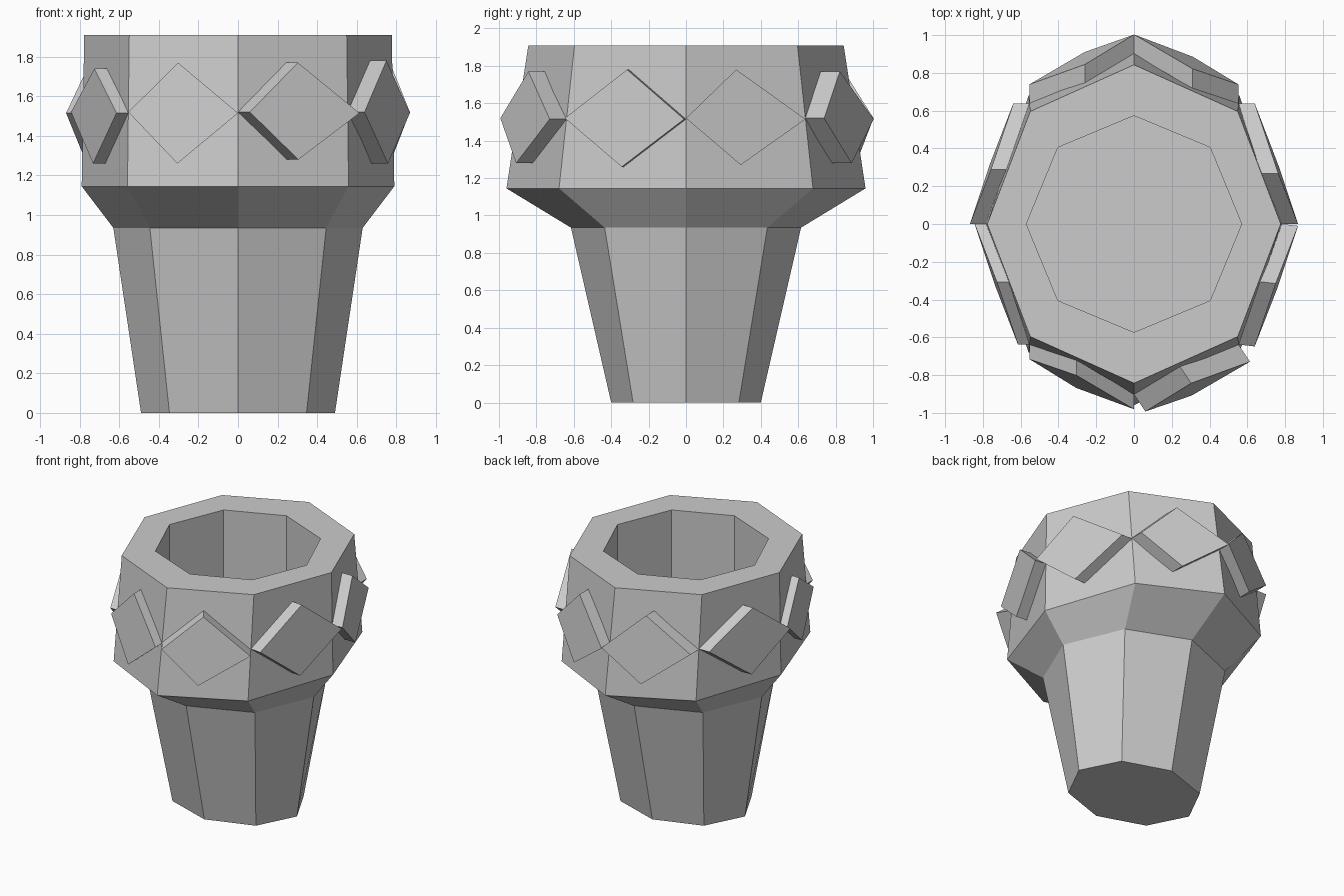
import bpy, bmesh, math
from mathutils import Vector

if "Cube" in bpy.data.objects:
    bpy.data.objects.remove(bpy.data.objects["Cube"])


def make_object(name, bm):
    bmesh.ops.recalc_face_normals(bm, faces=bm.faces[:])
    mesh = bpy.data.meshes.new(name)
    bm.to_mesh(mesh)
    bm.free()
    obj = bpy.data.objects.new(name, mesh)
    bpy.context.collection.objects.link(obj)
    return obj


def octagon(rx, ry, z):
    return [Vector((rx * math.cos(i * math.pi / 4), ry * math.sin(i * math.pi / 4), z))
            for i in range(8)]


# Eight-sided cup: outside profile upward, over the rim, down into the hollow
LOW = octagon(0.79, 0.96, 1.145)
TOP = octagon(0.777, 0.843, 1.91)
rings = [octagon(0.49, 0.40, 0), octagon(0.63, 0.615, 0.935), LOW, TOP,
         octagon(0.57, 0.573, 1.91), octagon(0.57, 0.573, 1.1)]
bm = bmesh.new()
vr = [[bm.verts.new(p) for p in r] for r in rings]
for a, b in zip(vr, vr[1:]):
    for i in range(8):
        j = (i + 1) % 8
        bm.faces.new((a[i], a[j], b[j], b[i]))
bm.faces.new(vr[0][::-1])
bm.faces.new(vr[-1])
make_object("cup_body", bm)


# Diamond plates, each pushed out from one side of the wide band
def wall(k, u, z):
    f = (z - 1.145) / (1.91 - 1.145)
    a = LOW[k].lerp(TOP[k], f)
    b = LOW[(k + 1) % 8].lerp(TOP[(k + 1) % 8], f)
    return a.lerp(b, u)


# position of the tips along the side, push direction, bottom and top heights
plates = [(0.44, 0.085, 0, 1.27, 1.78), (0.44, 0, 0.10, 1.28, 1.77),
          (0.47, 0, 0.10, 1.28, 1.77), (0.53, -0.085, 0, 1.26, 1.75),
          (0.50, -0.06, 0, 1.26, 1.74), (0.45, 0, -0.077, 1.26, 1.77),
          (0.44, 0.06, -0.09, 1.28, 1.77), (0.50, 0.085, -0.01, 1.26, 1.78)]
for k, (t, dx, dy, zb, zt) in enumerate(plates):
    off = Vector((dx, dy, 0))
    base = [wall(k, 0, 1.52), wall(k, t, zb), wall(k, 1, 1.515), wall(k, t, zt)]
    bm = bmesh.new()
    inner = [bm.verts.new(p - off * 0.05) for p in base]
    outer = [bm.verts.new(p + off) for p in base]
    bm.faces.new(inner[::-1])
    bm.faces.new(outer)
    for i in range(4):
        j = (i + 1) % 4
        bm.faces.new((inner[i], inner[j], outer[j], outer[i]))
    make_object(f"diamond_plate_{k + 1}", bm)
